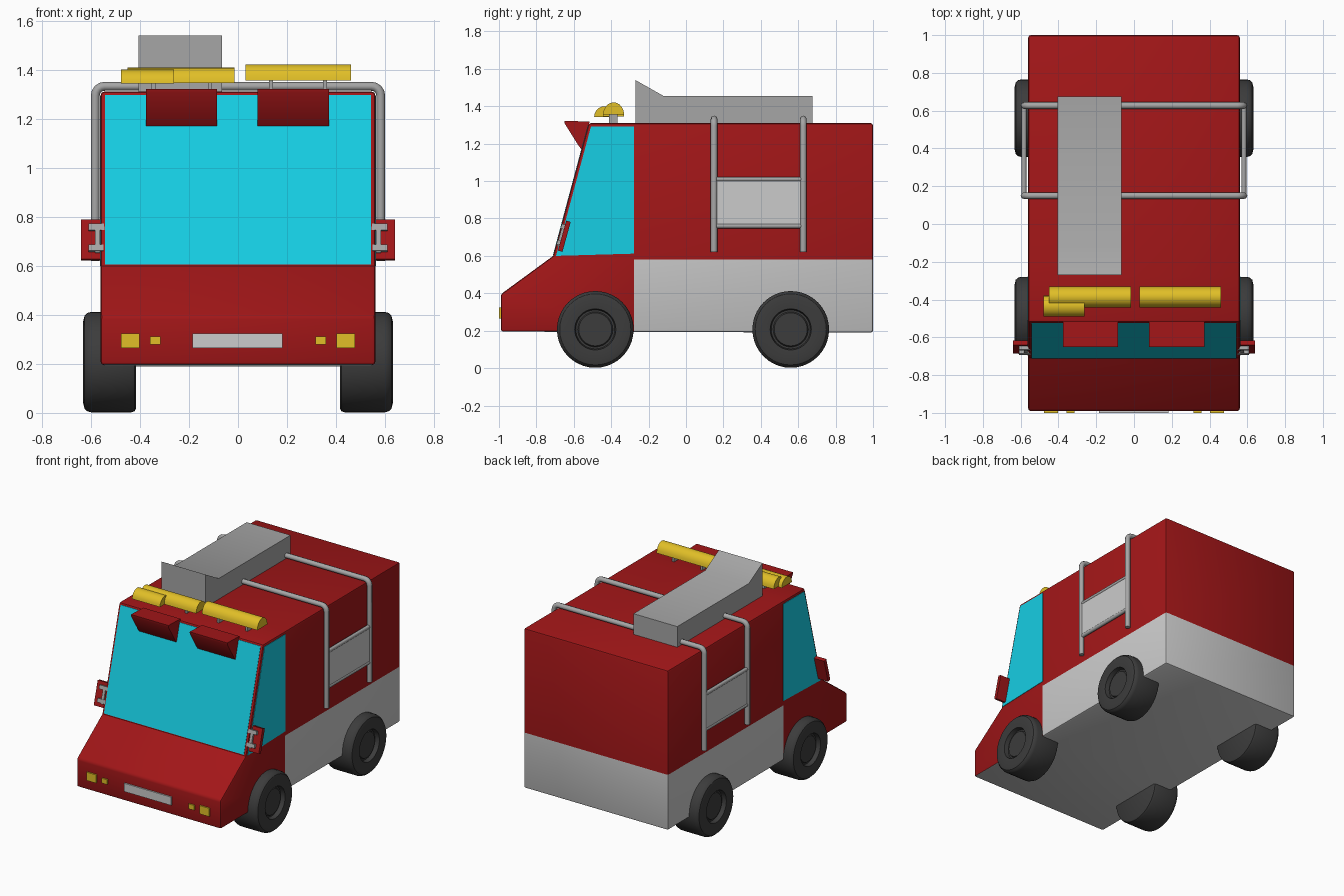
import bpy, bmesh, math
from mathutils import Vector, Matrix

if "Cube" in bpy.data.objects:
    bpy.data.objects.remove(bpy.data.objects["Cube"])


def material(name, rgb):
    m = bpy.data.materials.new(name)
    m.diffuse_color = (*rgb, 1)
    m.use_nodes = True
    m.node_tree.nodes["Principled BSDF"].inputs["Base Color"].default_value = m.diffuse_color
    return m


RED = material("red_paint", (0.36, 0.008, 0.009))
CYAN = material("cyan_glass", (0.008, 0.62, 0.78))
YELLOW = material("yellow_lamp", (0.75, 0.52, 0.02))
BLACK = material("tyre_black", (0.045, 0.045, 0.045))
STEEL = material("steel", (0.38, 0.38, 0.38))
LIGHT = material("light_grey", (0.75, 0.75, 0.75))


def finish(name, bm, *mats):
    bmesh.ops.recalc_face_normals(bm, faces=bm.faces[:])
    me = bpy.data.meshes.new(name)
    bm.to_mesh(me)
    bm.free()
    ob = bpy.data.objects.new(name, me)
    bpy.context.collection.objects.link(ob)
    for m in mats:
        me.materials.append(m)
    bpy.ops.object.select_all(action='DESELECT')
    ob.select_set(True)
    bpy.context.view_layer.objects.active = ob
    bpy.ops.object.shade_smooth_by_angle(angle=math.radians(32))
    return ob


def prism_bm(pts, x0, x1):
    """Extrude a (y, z) profile from x0 to x1."""
    bm = bmesh.new()
    face = bm.faces.new([bm.verts.new((x0, y, z)) for y, z in pts])
    ext = bmesh.ops.extrude_face_region(bm, geom=[face])
    vs = [g for g in ext['geom'] if isinstance(g, bmesh.types.BMVert)]
    bmesh.ops.translate(bm, vec=(x1 - x0, 0, 0), verts=vs)
    bmesh.ops.recalc_face_normals(bm, faces=bm.faces[:])
    return bm


def prism(name, pts, x0, x1, mat):
    return finish(name, prism_bm(pts, x0, x1), mat)


def box(name, x, y, z, mat, tilt=0.0):
    """Box from (min, max) ranges, optionally tilted about x."""
    bm = bmesh.new()
    bmesh.ops.create_cube(bm, size=1)
    size = [r[1] - r[0] for r in (x, y, z)]
    centre = Vector([sum(r) / 2 for r in (x, y, z)])
    bm.transform(Matrix.Translation(centre) @ Matrix.Rotation(tilt, 4, 'X') @ Matrix.Diagonal((*size, 1)))
    return finish(name, bm, mat)


def tube(name, pts, radius, mat):
    cu = bpy.data.curves.new(name, 'CURVE')
    cu.dimensions = '3D'
    cu.bevel_depth, cu.bevel_resolution, cu.use_fill_caps = radius, 2, True
    sp = cu.splines.new('POLY')
    sp.points.add(len(pts) - 1)
    for p, co in zip(sp.points, pts):
        p.co = (*co, 1)
    ob = bpy.data.objects.new(name, cu)
    bpy.context.collection.objects.link(ob)
    bpy.ops.object.select_all(action='DESELECT')
    ob.select_set(True)
    bpy.context.view_layer.objects.active = ob
    bpy.ops.object.convert(target='MESH')
    ob = bpy.context.object
    ob.data.materials.append(mat)
    bpy.ops.object.shade_smooth_by_angle(angle=math.radians(50))


# Body: side profile with rounded convex edges and a grey lower rear band
bm = prism_bm([(-0.99, 0.195), (-0.99, 0.395), (-0.71, 0.60), (-0.52, 1.31),
               (1.0, 1.31), (1.0, 0.19)], -0.56, 0.56)
sharp = [e for e in bm.edges if e.calc_face_angle_signed() > 0.5]
bmesh.ops.bevel(bm, geom=sharp, offset=0.013, segments=2, profile=0.5, affect='EDGES')
for co, no in (((0, -0.278, 0), (0, 1, 0)), ((0, 0, 0.58), (0, 0, 1))):
    bmesh.ops.bisect_plane(bm, geom=bm.verts[:] + bm.edges[:] + bm.faces[:], plane_co=co, plane_no=no)
for f in bm.faces:
    c = f.calc_center_median()
    if (c.y > -0.278 and c.z < 0.58) or f.normal.z < -0.9:
        f.material_index = 1
finish("body", bm, RED, LIGHT)

# Windows
prism("windscreen", [(-0.711, 0.606), (-0.526, 1.297), (-0.50, 1.297), (-0.68, 0.606)], -0.543, 0.543, CYAN)
for s in (-1, 1):
    prism("side_window", [(-0.695, 0.60), (-0.277, 0.612), (-0.277, 1.292), (-0.508, 1.292)],
          s * 0.54, s * 0.563, CYAN)

# Sun visors over the windscreen
for x0, x1 in ((-0.375, -0.085), (0.08, 0.372)):
    prism("sun_visor", [(-0.65, 1.322), (-0.515, 1.318), (-0.555, 1.165), (-0.575, 1.19), (-0.648, 1.307)],
          x0, x1, RED)

# Nose lamps and grille
box("grille", (-0.185, 0.182), (-1.0, -0.97), (0.265, 0.323), LIGHT)
for s in (-1, 1):
    for name, a, b, z0, z1 in (("headlight", 0.402, 0.477, 0.265, 0.323),
                               ("small_lamp", 0.316, 0.358, 0.278, 0.312)):
        box(name, sorted((s * a, s * b)), (-1.0, -0.97), (z0, z1), YELLOW)

# Wheels: lathed profile of (radius, distance outwards)
PROFILE = [(0, 0.608), (0.088, 0.608), (0.094, 0.598), (0.104, 0.598), (0.11, 0.628), (0.165, 0.632),
           (0.19, 0.626), (0.201, 0.614), (0.205, 0.598), (0.205, 0.435), (0.2, 0.422), (0.19, 0.416), (0, 0.416)]
for s in (-1, 1):
    for label, y in (("front", -0.485), ("rear", 0.56)):
        bm = bmesh.new()
        vs = [bm.verts.new((s * x, 0, r)) for r, x in PROFILE]
        es = [bm.edges.new(p) for p in zip(vs, vs[1:])]
        bmesh.ops.spin(bm, geom=vs + es, cent=(0, 0, 0), axis=(1, 0, 0), angle=math.tau, steps=40)
        bmesh.ops.remove_doubles(bm, verts=bm.verts[:], dist=1e-4)
        bmesh.ops.translate(bm, vec=(0, y, 0.207), verts=bm.verts[:])
        finish(label + "_wheel", bm, BLACK)

# Roof equipment box with raised front lip
prism("roof_box", [(-0.27, 1.30), (-0.27, 1.54), (-0.12, 1.455), (0.675, 1.455), (0.675, 1.30)],
      -0.405, -0.065, STEEL)

# Half-round light bars on stubs
for name, x0, x1, yc, z0, h in (("right_light_bar", 0.03, 0.46, -0.387, 1.355, 0.066),
                                ("left_light_bar", -0.45, -0.015, -0.387, 1.345, 0.064),
                                ("small_light_bar", -0.478, -0.262, -0.435, 1.343, 0.057)):
    arc = [(yc - 0.056 * math.cos(t * math.pi / 10), z0 + h * math.sin(t * math.pi / 10)) for t in range(11)]
    prism(name, arc, x0, x1, YELLOW)
for x in (-0.345, -0.115, 0.135, 0.355):
    box("light_bar_stub", (x - 0.008, x + 0.008), (-0.413, -0.365), (1.30, 1.36), STEEL)

# Hoops over the body
corner = [(0.545 + 0.037 * math.cos(a), 1.295 + 0.037 * math.sin(a)) for a in
          [i * math.pi / 8 for i in range(5)]]
right = [(0.582, 0.62)] + corner
left = [(-x, z) for x, z in reversed(right)]
for label, y in (("front", 0.15), ("rear", 0.627)):
    tube(label + "_hoop", [(x, y, z) for x, z in right + left], 0.018, STEEL)

# Side panels with rails between the hoops
for s in (-1, 1):
    box("side_panel", sorted((s * 0.572, s * 0.59)), (0.15, 0.627), (0.76, 1.01), LIGHT)
    for z in (0.76, 1.01):
        tube("panel_rail", [(s * 0.582, 0.15, z), (s * 0.582, 0.627, z)], 0.013, STEEL)

# Wing mirrors on grey brackets
for s in (-1, 1):
    box("wing_mirror", sorted((s * 0.555, s * 0.64)), (-0.663, -0.638), (0.622, 0.788), RED, -0.27)
    for z, y in ((0.755, -0.654), (0.67, -0.676)):
        box("mirror_bracket", sorted((s * 0.545, s * 0.61)), (y - 0.014, y + 0.016), (z - 0.013, z + 0.013),
            STEEL, -0.27)
    box("mirror_rod", sorted((s * 0.563, s * 0.583)), (-0.676, -0.656), (0.65, 0.765), STEEL, -0.27)
